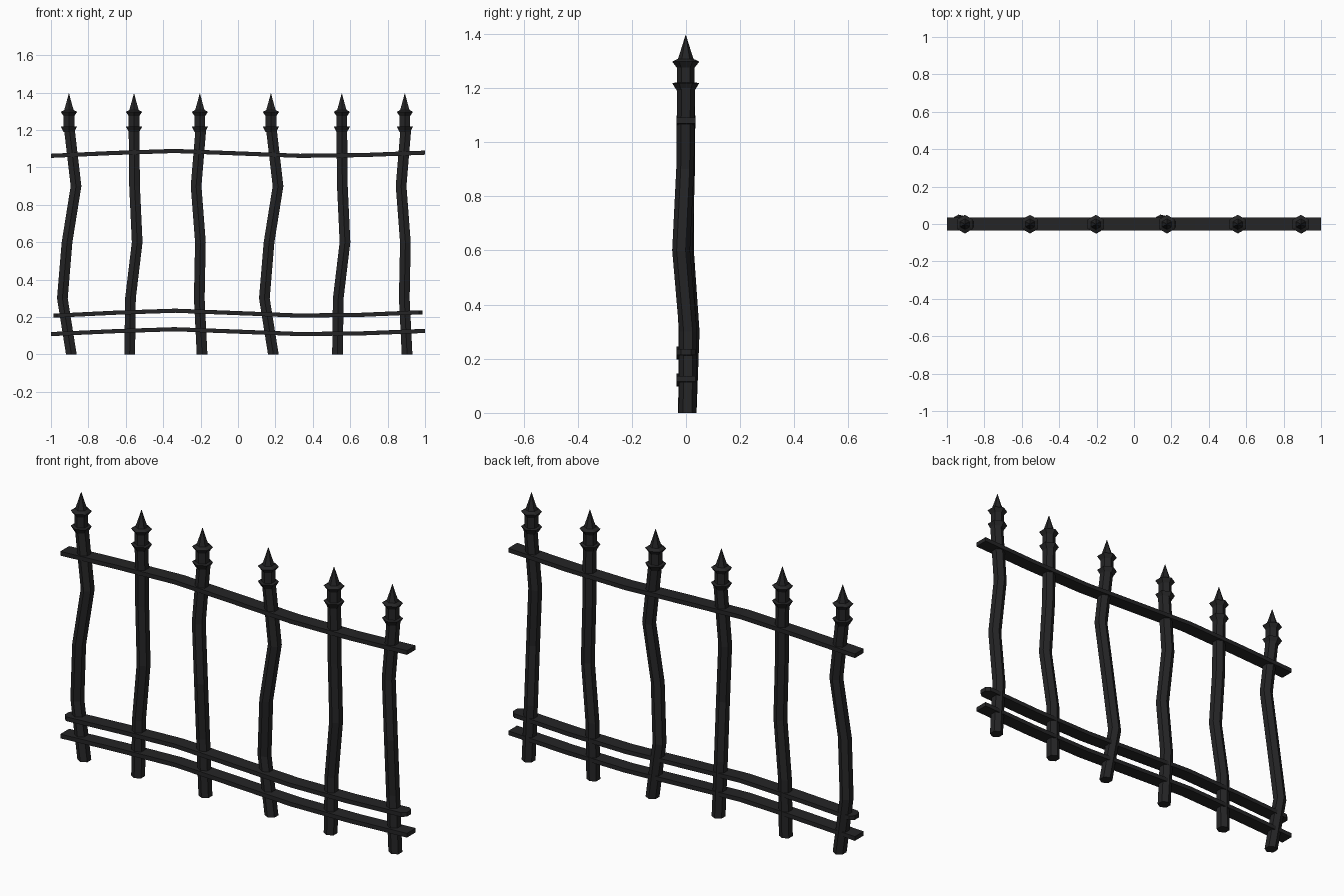
import bpy
from math import sin, cos, pi

if "Cube" in bpy.data.objects:
    bpy.data.objects.remove(bpy.data.objects["Cube"])

iron = bpy.data.materials.new("black_iron")
iron.diffuse_color = (0.018, 0.018, 0.019, 1)
iron.use_nodes = True
iron.node_tree.nodes["Principled BSDF"].inputs["Base Color"].default_value = iron.diffuse_color


def loft(name, rings):
    """Skin a list of equal-length point rings and cap both ends."""
    n = len(rings[0])
    verts = [p for ring in rings for p in ring]
    faces = [(k * n + i, k * n + (i + 1) % n, (k + 1) * n + (i + 1) % n, (k + 1) * n + i)
             for k in range(len(rings) - 1) for i in range(n)]
    faces += [tuple(reversed(range(n))), tuple(range(len(verts) - n, len(verts)))]
    mesh = bpy.data.meshes.new(name)
    mesh.from_pydata(verts, [], faces)
    mesh.materials.append(iron)
    obj = bpy.data.objects.new(name, mesh)
    bpy.context.collection.objects.link(obj)
    return obj


def hexagon(x, y, z, r):
    return [(x + r * cos(pi / 2 + i * pi / 3), y + r * sin(pi / 2 + i * pi / 3), z)
            for i in range(6)]


# Three crooked post shapes: (height, sideways bend, depth bend)
BENDS = [
    [(0, .013, .006), (.3, -.035, .017), (.6, -.010, -.004), (.9, .038, -.002), (1.2, .003, 0)],
    [(0, -.023, .004), (.3, -.019, .006), (.6, .017, -.008), (.9, .003, 0), (1.2, 0, 0)],
    [(0, .012, .006), (.3, -.003, .008), (.6, .003, -.018), (.9, -.020, -.003), (1.2, .005, 0)],
]
# Collar, neck, flared cap and spike: (height, radius)
FINIAL = [(1.19, .033), (1.218, .050), (1.22, .033), (1.275, .033), (1.297, .050),
          (1.307, .029), (1.34, .018), (1.395, .001)]

for k, x in enumerate([-.904, -.556, -.204, .176, .555, .892]):
    bend = BENDS[k % 3]
    loft(f"post_{k + 1}", [hexagon(x + dx, dy, z, .033) for z, dx, dy in bend])
    loft(f"finial_{k + 1}", [hexagon(x, -.001, z, r) for z, r in FINIAL])

# Gently waving flat rails: height offsets along the length
WAVE = [(-1, -.012), (-.67, .003), (-.34, .014), (0, .001), (.33, -.012), (.67, -.008), (1, .005)]


def rail(name, height, length, rounded):
    def ring(x, z, w):
        return [(x, -w, z - .011), (x, w, z - .011), (x, w, z + .011), (x, -w, z + .011)]
    rings = [ring(x * length, height + dz, .036) for x, dz in WAVE]
    if rounded:  # narrow the tips
        rings[0] = ring(-length + .02, height + WAVE[0][1], .036)
        rings[-1] = ring(length - .02, height + WAVE[-1][1], .036)
        rings.insert(0, ring(-length, height + WAVE[0][1], .018))
        rings.append(ring(length, height + WAVE[-1][1], .018))
    # Ring runs around +x, matching the loft winding
    loft(name, rings)


rail("top_rail", 1.074, 1.0, False)
rail("middle_rail", .220, .987, True)
rail("bottom_rail", .121, 1.0, False)
